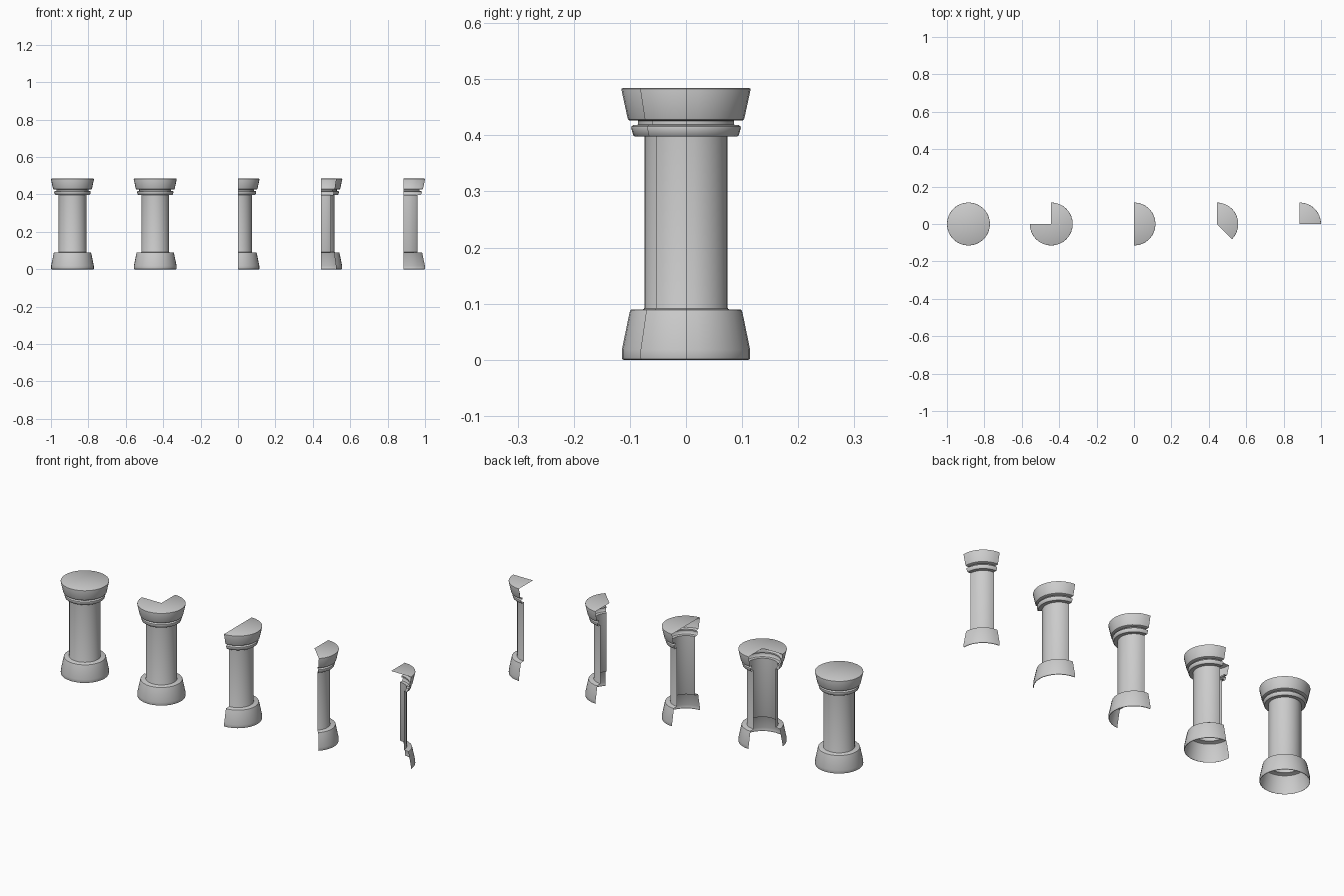
import bpy, bmesh, math
from mathutils import Vector

if "Cube" in bpy.data.objects:
    bpy.data.objects.remove(bpy.data.objects["Cube"])

# Thin column shell outline (radius, height): open at the bottom, capped on top
PROFILE = [
    (0.1115, 0.000), (0.1135, 0.001), (0.1145, 0.004), (0.1143, 0.018),   # base foot
    (0.1005, 0.085), (0.0990, 0.0885), (0.0965, 0.090),                   # base shoulder
    (0.0770, 0.090), (0.0750, 0.091), (0.0742, 0.093),                    # shaft foot
    (0.0742, 0.398), (0.0915, 0.398), (0.0940, 0.400), (0.0978, 0.413),   # ring
    (0.0970, 0.416), (0.0940, 0.418), (0.0855, 0.419),                    # neck
    (0.0855, 0.426), (0.1005, 0.4265), (0.1030, 0.428), (0.1042, 0.431),  # capital
    (0.1150, 0.481), (0.1146, 0.483), (0.1130, 0.484), (0.0, 0.484),      # top cap
]


def column(name, x, start, end):
    """Revolve the outline from start to end degrees, with 32 sides per turn."""
    bm = bmesh.new()
    a = math.radians(start)
    verts = [bm.verts.new((r * math.cos(a), r * math.sin(a), z)) for r, z in PROFILE]
    edges = [bm.edges.new(pair) for pair in zip(verts, verts[1:])]
    bmesh.ops.spin(bm, geom=verts + edges, cent=(0, 0, 0), axis=(0, 0, 1),
                   angle=math.radians(end - start),
                   steps=round((end - start) * 32 / 360))
    bmesh.ops.remove_doubles(bm, verts=bm.verts[:], dist=1e-5)
    bmesh.ops.recalc_face_normals(bm, faces=bm.faces[:])
    # make the top cap face upward (and so the whole shell outward)
    bm.normal_update()
    top = max(bm.faces, key=lambda f: f.calc_center_median().z)
    if top.normal.z < 0:
        bmesh.ops.reverse_faces(bm, faces=bm.faces[:])
    mesh = bpy.data.meshes.new(name)
    bm.to_mesh(mesh)
    bm.free()
    obj = bpy.data.objects.new(name, mesh)
    obj.location = Vector((x, 0, 0))
    bpy.context.collection.objects.link(obj)
    bpy.ops.object.select_all(action='DESELECT')
    obj.select_set(True)
    bpy.context.view_layer.objects.active = obj
    bpy.ops.object.shade_smooth_by_angle(angle=math.radians(35))


# Row of five columns, from full round to a quarter section
SECTIONS = [("full_column", -180, 180), ("three_quarter_column", -180, 90),
            ("half_column", -90, 90), ("three_eighths_column", -45, 90),
            ("quarter_column", 0, 90)]
for i, (name, start, end) in enumerate(SECTIONS):
    column(name, (i - 2) * 0.4425, start, end)
